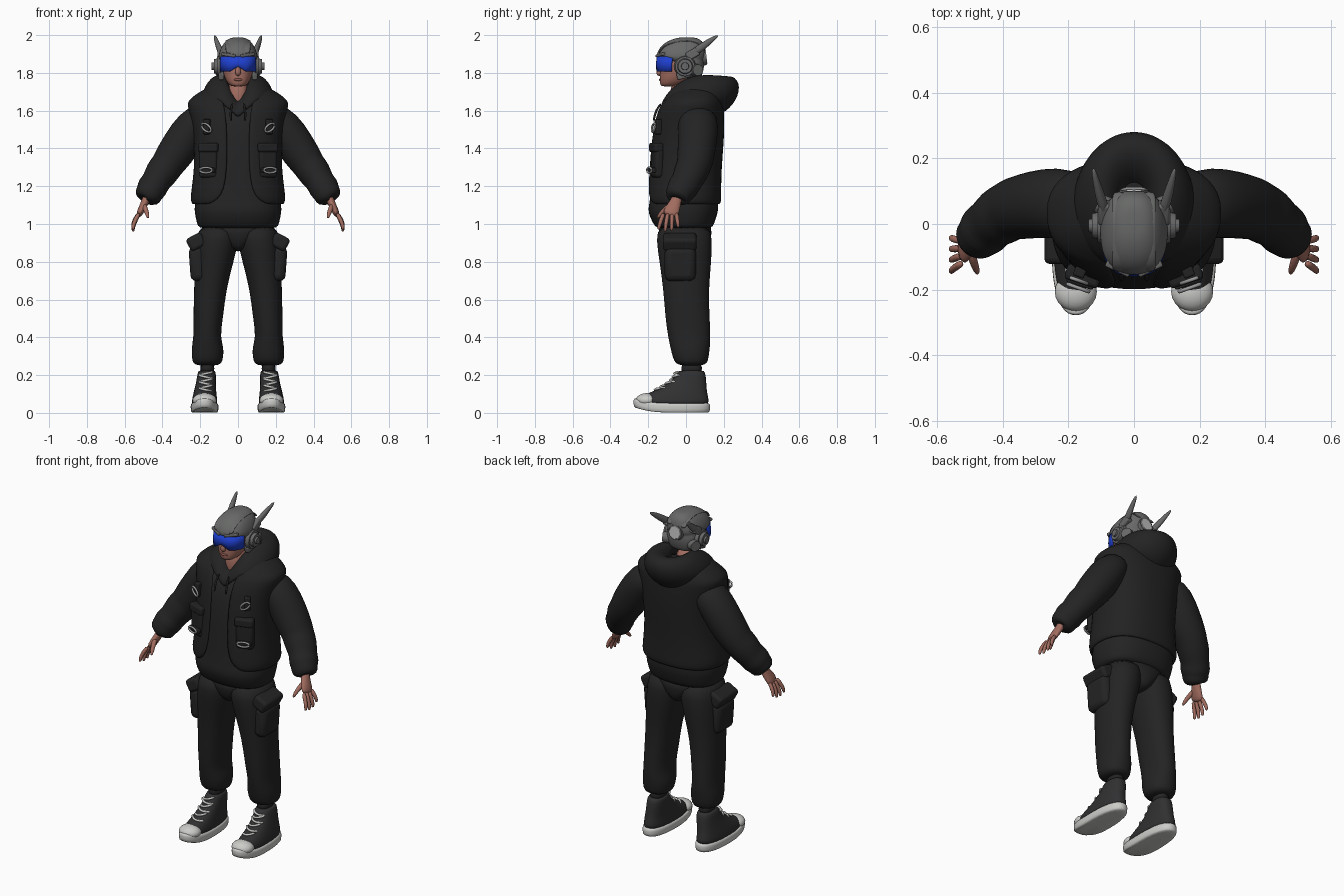
import bpy, bmesh, math
from mathutils import Vector, Matrix, Euler

cube = bpy.data.objects.get("Cube")
if cube:
    bpy.data.objects.remove(cube, do_unlink=True)


def material(name, *rgb):
    m = bpy.data.materials.new(name)
    m.use_nodes = True
    m.diffuse_color = (*rgb, 1)
    m.node_tree.nodes["Principled BSDF"].inputs["Base Color"].default_value = (*rgb, 1)
    return m


cloth = material("black cloth", .017, .017, .017)
vest_cloth = material("vest black", .016, .016, .016)
canvas = material("shoe canvas", .03, .03, .032)
rubber = material("white rubber", .6, .6, .58)
skin_tone = material("brown skin", .36, .15, .115)
lip_tone = material("lip brown", .27, .1, .08)
armour = material("helmet grey", .135, .14, .135)
metal = material("buckle metal", .33, .33, .33)
pale = material("pale disc", .52, .52, .52)
glass = material("visor blue", .013, .05, .62)


def finish(bm, name, mat, mirror=False, sub=0, bevel=0, solid=0):
    bmesh.ops.recalc_face_normals(bm, faces=bm.faces)
    mesh = bpy.data.meshes.new(name)
    bm.to_mesh(mesh)
    bm.free()
    mesh.materials.append(mat)
    for p in mesh.polygons:
        p.use_smooth = True
    if not sub:
        mesh.set_sharp_from_angle(angle=math.radians(40))
    ob = bpy.data.objects.new(name, mesh)
    bpy.context.collection.objects.link(ob)
    if mirror:
        ob.modifiers.new("Mirror", 'MIRROR').use_mirror_merge = False
    if solid:
        s = ob.modifiers.new("Solidify", 'SOLIDIFY')
        s.thickness, s.offset = solid, 0
    if bevel:
        b = ob.modifiers.new("Bevel", 'BEVEL')
        b.width, b.segments = bevel, 3
    if sub:
        s = ob.modifiers.new("Subdivision", 'SUBSURF')
        s.levels = s.render_levels = sub
    return ob


def skin(name, rings, mat, closed=True, loop=False, **kw):
    """Bridge rings of points into one surface."""
    bm = bmesh.new()
    vs = [[bm.verts.new(p) for p in ring] for ring in rings]
    n = len(vs[0])
    pairs = list(zip(vs, vs[1:])) + ([(vs[-1], vs[0])] if loop else [])
    for a, b in pairs:
        for i in range(n if closed else n - 1):
            j = (i + 1) % n
            bm.faces.new((a[i], a[j], b[j], b[i]))
    if closed and not loop:
        bm.faces.new(vs[0])
        bm.faces.new(vs[-1])
    return finish(bm, name, mat, **kw)


def bend(v, power):
    return math.copysign(abs(v) ** (2 / power), v)


def loft(name, rows, mat, power=2.4, sides=24, sub=1, **kw):
    """Rows are z, centre x, centre y, half width, half depth, optional front gap."""
    rings, is_open = [], len(rows[0]) > 5
    for z, cx, cy, rx, ry, *gap in rows:
        start = math.asin((gap[0] / rx) ** (power / 2)) if gap else 0
        span = math.tau - 2 * start
        steps = [start + span * i / (sides - is_open) for i in range(sides)]
        rings.append([(cx + rx * bend(math.sin(a), power), cy - ry * bend(math.cos(a), power), z) for a in steps])
    return skin(name, rings, mat, closed=not is_open, sub=sub, **kw)


def tube(name, pts, mat, ref=(0, 1, 0), sides=10, sub=1, **kw):
    """Points are x, y, z, radius across ref, radius along ref."""
    rings = []
    pos = [Vector(p[:3]) for p in pts]
    for i, p in enumerate(pts):
        t = (pos[min(i + 1, len(pos) - 1)] - pos[max(i - 1, 0)]).normalized()
        b = Vector(ref)
        b = (b - t * b.dot(t)).normalized()
        a = t.cross(b)
        ang = [math.tau * k / sides for k in range(sides)]
        rings.append([pos[i] + a * p[3] * math.cos(q) + b * p[-1] * math.sin(q) for q in ang])
    return skin(name, rings, mat, sub=sub, **kw)


def box(name, loc, size, mat, rot=(0, 0, 0), bevel=.012):
    bm = bmesh.new()
    turn = Euler([math.radians(r) for r in rot])
    bmesh.ops.create_cube(bm, size=1, matrix=Matrix.LocRotScale(Vector(loc), turn, Vector(size)))
    return finish(bm, name, mat, True, bevel=bevel)


def ball(name, loc, radii, mat, mirror=False):
    bm = bmesh.new()
    bmesh.ops.create_uvsphere(bm, u_segments=20, v_segments=12, radius=1,
                              matrix=Matrix.LocRotScale(Vector(loc), None, Vector(radii)))
    return finish(bm, name, mat, mirror)


def disc(name, loc, radius, depth, axis, mat, mirror=False, sides=24):
    bm = bmesh.new()
    turn = Vector((0, 0, 1)).rotation_difference(Vector(axis))
    bmesh.ops.create_cone(bm, cap_ends=True, segments=sides, radius1=radius, radius2=radius * .88,
                          depth=depth, matrix=Matrix.LocRotScale(Vector(loc), turn, None))
    return finish(bm, name, mat, mirror)


# Hoodie body and open vest
loft("hoodie_body", [
    (.975, 0, -.01, .195, .135), (.985, 0, -.01, .215, .155), (1.03, 0, -.015, .225, .175),
    (1.08, 0, -.015, .235, .19), (1.12, 0, -.01, .225, .18), (1.3, 0, -.005, .208, .175),
    (1.5, 0, .015, .21, .172), (1.58, 0, .03, .21, .155), (1.63, 0, .05, .18, .115),
    (1.67, 0, .065, .11, .07)], cloth)
loft("vest", [
    (1.105, 0, -.01, .238, .185, .15), (1.13, 0, -.01, .248, .192, .105),
    (1.18, 0, -.01, .242, .19, .07), (1.3, 0, -.005, .225, .188, .055),
    (1.45, 0, .008, .228, .188, .055), (1.56, 0, .018, .245, .18, .06),
    (1.63, 0, .03, .264, .165, .07), (1.65, 0, .036, .262, .152, .08),
    (1.69, 0, .045, .21, .13, .09), (1.725, 0, .05, .14, .1, .09)], vest_cloth, solid=.014)

# Hood lying behind the neck, dropping to a point at the throat
hood = []
for i in range(36):
    a = math.tau * i / 36
    w = (1 - math.cos(a)) / 2
    rise = .12 * math.tanh(2.8 * w ** .5)
    centre = Vector((.122 * math.sin(a), -.1 + .288 * w, 1.6 + rise - .04 * w ** 3))
    out = Vector((math.sin(a), -math.cos(a), 0))
    thick, tall = .032 + .056 * w, .042 + .064 * w
    tilt = .04 * w * w - .025 * (1 - w) - .12 * w * (1 - w)
    ring = []
    for k in range(14):
        q = math.tau * k / 14
        ring.append(centre + out * (thick * math.cos(q) + tilt * math.sin(q)) + Vector((0, 0, tall * math.sin(q))))
    hood.append(ring)
skin("hood", hood, cloth, loop=True, sub=1)
loft("hood_lining", [(1.6, 0, .1, .1, .1), (1.7, 0, .1, .11, .11), (1.725, 0, .11, .08, .08)], cloth)
tube("drawstring", [(.03, -.13, 1.64, .006), (.04, -.162, 1.6, .006), (.037, -.172, 1.54, .007)],
     cloth, ref=(1, 0, 0), mirror=True)

# Vest pouches, straps and buckles
box("vest_pouch", (.155, -.152, 1.335), (.1, .05, .18), vest_cloth, (0, 0, 18), .018)
box("pouch_flap", (.155, -.158, 1.405), (.108, .05, .05), vest_cloth, (0, 0, 18))
box("upper_strap", (.165, -.147, 1.515), (.035, .03, .08), vest_cloth, (0, 0, 22), .006)
box("lower_strap", (.163, -.178, 1.285), (.085, .022, .026), vest_cloth, (0, 0, 18), .006)
for name, loc, w, h, slant in (("upper_buckle", (.168, -.172, 1.51), .026, .02, .5),
                               ("lower_buckle", (.17, -.194, 1.285), .034, .015, 0)):
    pts = []
    for i in range(13):
        q = math.tau * i / 12
        u = w * math.cos(q)
        pts.append((loc[0] + u, loc[1] + .35 * u, loc[2] + h * math.sin(q) + slant * u, .007))
    tube(name, pts, metal, ref=(.35, -1, 0), sides=6, mirror=True)

# Sleeves
tube("sleeve", [
    (.16, .06, 1.59, .08, .1), (.24, .065, 1.52, .098, .11), (.3, .06, 1.42, .104, .104),
    (.36, .048, 1.335, .094, .098), (.375, .042, 1.31, .087, .093), (.41, .022, 1.265, .09, .092),
    (.435, .002, 1.222, .074, .08), (.455, -.018, 1.192, .084, .086), (.465, -.03, 1.172, .073, .075),
    (.477, -.042, 1.148, .074, .072), (.487, -.05, 1.122, .058, .056), (.486, -.05, 1.13, .035, .035)],
    cloth, sides=18, mirror=True)

# Hands
tube("palm", [(.476, -.04, 1.16, .024, .028), (.492, -.055, 1.115, .021, .03),
              (.512, -.075, 1.075, .02, .044), (.528, -.086, 1.04, .015, .042)],
     skin_tone, sides=12, mirror=True)
for name, d, drop in (("index", -.033, 0), ("middle", -.011, -.01), ("ring", .011, -.006), ("little", .033, .012)):
    tube(name + "_finger", [(.522, -.084 + d, 1.06, .013), (.545, -.09 + d * 1.3, 1.02 + drop / 2, .012),
                            (.556, -.092 + d * 1.5, .99 + drop, .011), (.555, -.094 + d * 1.6, .968 + drop, .007)],
         skin_tone, sides=8, mirror=True)
tube("thumb", [(.5, -.075, 1.105, .017), (.488, -.115, 1.075, .014), (.48, -.138, 1.05, .012),
               (.475, -.152, 1.03, .006)], skin_tone, ref=(1, 0, 0), sides=8, mirror=True)

# Trousers with cargo pockets
loft("trouser_seat", [(.855, 0, 0, .02, .09), (.875, 0, 0, .05, .125), (.95, 0, -.005, .15, .143),
                      (1.02, 0, -.005, .19, .143)], cloth)
loft("trouser_leg", [
    (1, .103, -.01, .1, .138), (.92, .108, -.01, .115, .15), (.8, .126, -.003, .103, .138),
    (.65, .148, 0, .085, .12), (.5, .158, .008, .079, .118), (.4, .165, .018, .07, .113),
    (.345, .16, .022, .087, .105), (.29, .162, .025, .083, .095), (.26, .162, .028, .076, .084),
    (.25, .162, .03, .045, .05)], cloth, power=2.2, mirror=True)
box("cargo_pocket", (.215, -.03, .79), (.082, .165, .185), cloth, (0, 4, 0), .032)
box("cargo_flap", (.222, -.033, .905), (.09, .178, .075), cloth, (0, 28, 0), .018)

# High-top shoes
def toe_spring(ob):
    for v in ob.data.vertices:
        v.co.z += 1.1 * max(0, -.12 - v.co.y) ** 2


toe_spring(loft("shoe_sole", [(0, .177, -.075, .066, .195), (.003, .177, -.075, .073, .203),
                              (.04, .177, -.075, .075, .206), (.052, .177, -.075, .071, .2),
                              (.053, .177, -.075, .05, .18)], rubber, mirror=True))
toe_spring(loft("shoe_upper", [
    (.04, .177, -.07, .068, .192), (.06, .177, -.068, .068, .19), (.09, .176, -.05, .064, .168),
    (.12, .174, -.02, .058, .13), (.17, .168, .02, .052, .088), (.22, .165, .03, .048, .072),
    (.225, .165, .03, .04, .06)], canvas, mirror=True))
ball("toe_cap", (.177, -.206, .067), (.064, .06, .038), rubber, mirror=True)
loft("ankle", [(.19, .163, .03, .04, .058), (.28, .162, .03, .04, .06)], cloth, mirror=True)
for i, (y, z) in enumerate(((-.165, .122), (-.134, .138), (-.107, .155), (-.085, .172), (-.07, .19), (-.062, .208))):
    tilt = .01 * (-1) ** i
    tube("shoe_lace", [(.132, y + .032, z - tilt, .008), (.148, y + .006, z - tilt / 2, .008),
                       (.171, y - .003, z, .008), (.194, y + .006, z + tilt / 2, .008),
                       (.21, y + .032, z + tilt, .008)], rubber, ref=(0, 0, 1), sides=6, mirror=True)

# Neck and face
loft("neck", [(1.58, 0, .005, .07, .08), (1.65, 0, -.01, .058, .076), (1.77, 0, -.018, .056, .066)], skin_tone)
loft("face", [(1.728, 0, -.09, .03, .037), (1.735, 0, -.082, .045, .054), (1.76, 0, -.058, .066, .082),
              (1.8, 0, -.038, .08, .1), (1.85, 0, -.03, .085, .105), (1.9, 0, -.03, .08, .1)], skin_tone, power=2.2)
tube("nose", [(0, -.13, 1.85, .01), (0, -.142, 1.815, .014), (0, -.146, 1.797, .017), (0, -.13, 1.789, .012)],
     skin_tone, ref=(1, 0, 0))
ball("lips", (0, -.135, 1.764), (.024, .008, .007), lip_tone)

# Visor with a nose notch
columns = []
for i in range(29):
    a = math.radians(-80 + 160 * i / 28)
    x, y = .092 * bend(math.sin(a), 2.6), -.045 - .11 * bend(math.cos(a), 2.6)
    low = 1.807 + .026 * max(0, 1 - abs(x) / .045)
    columns.append([(x, y, low), (x * 1.01, y, 1.85), (x, y + .004, 1.886)])
skin("visor", columns, glass, closed=False, solid=.008)

# Helmet shell, ridges and back disc
loft("helmet_shell", [
    (1.765, 0, .035, .06, .035), (1.775, 0, .035, .075, .045), (1.81, 0, .028, .09, .065),
    (1.855, 0, .02, .1, .078), (1.874, 0, -.02, .1, .115), (1.882, 0, -.026, .104, .13),
    (1.905, 0, -.025, .102, .131), (1.94, 0, -.018, .088, .118), (1.968, 0, -.006, .067, .094),
    (1.984, 0, .004, .044, .06), (1.988, 0, .004, .02, .03)], armour)
for name, x, drop, both in (("crown_ridge", 0, 0, False), ("side_ridge", .045, .014, True)):
    arc = [(x, -.145, 1.9), (x, -.124, 1.942), (x, -.07, 1.975 - drop), (x, .01, 1.988 - drop),
           (x, .07, 1.972 - drop), (x, .1, 1.92)]
    tube(name, [(*p, .006, .022) for p in arc], armour, ref=(1, 0, 0), mirror=both)
box("brow_plate", (.048, -.134, 1.895), (.08, .025, .016), armour, (0, -8, 26), .005)
disc("back_disc_rim", (0, .09, 1.885), .05, .03, (0, 1, .12), armour)
disc("back_disc", (0, .104, 1.887), .043, .009, (0, 1, .12), pale, sides=8)

# Ear pods, jaw guards and antenna blades
for name, x, r in (("ear_pod", .1, .058), ("ear_ring", .117, .042), ("ear_hub", .128, .022)):
    disc(name, (x, -.005, 1.835), r, .022, (1, 0, 0), armour, mirror=True)
disc("rear_pod", (.092, .055, 1.815), .034, .04, (1, .5, 0), armour, mirror=True)
box("jaw_guard", (.088, -.012, 1.79), (.03, .075, .04), armour, (15, 0, 0), .008)
box("antenna_mount", (.09, .035, 1.9), (.036, .07, .045), armour, (30, 0, 0), .008)
tube("antenna_blade", [(.085, .025, 1.895, .022, .016), (.1, .075, 1.93, .022, .017),
                       (.114, .125, 1.968, .017, .012), (.125, .172, 2, .006, .006)],
     armour, ref=(1, 0, 0), mirror=True)
